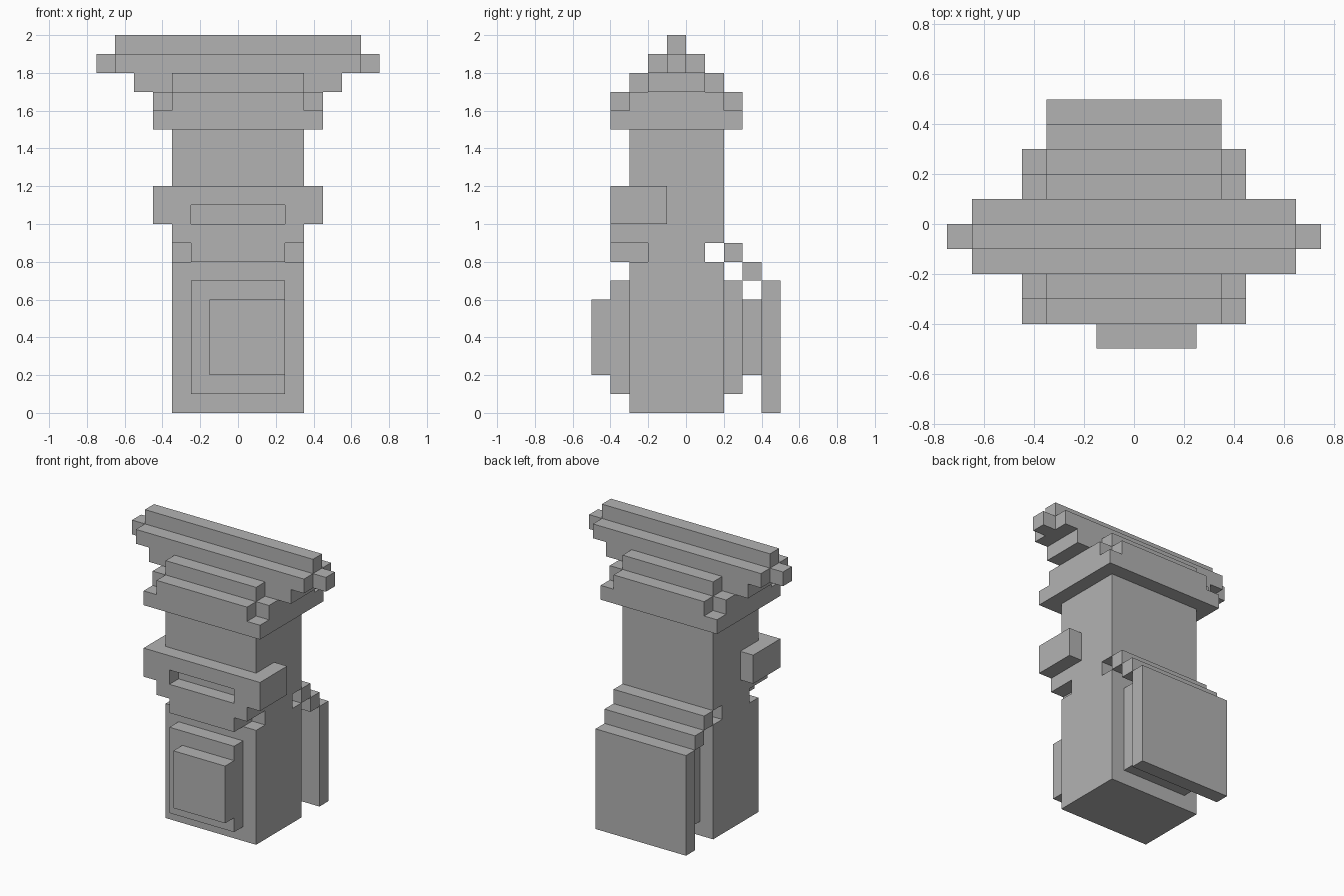
import bpy
import bmesh
from mathutils import Vector

if "Cube" in bpy.data.objects:
    bpy.data.objects.remove(bpy.data.objects["Cube"])

STEP = 0.1  # one block unit

stone = bpy.data.materials.new("stone_grey")
stone.use_nodes = True
stone.diffuse_color = (0.45, 0.45, 0.45, 1)
stone.node_tree.nodes["Principled BSDF"].inputs["Base Color"].default_value = (0.45, 0.45, 0.45, 1)


def block(name, x, y, z):
    """Box from (low, high) ranges in block units; a single x is a half width."""
    if not isinstance(x, tuple):
        x = (-x, x)
    low = Vector((x[0], y[0], z[0])) * STEP
    high = Vector((x[1], y[1], z[1])) * STEP
    bm = bmesh.new()
    bmesh.ops.create_cube(bm, size=1)
    bmesh.ops.scale(bm, vec=high - low, verts=bm.verts)
    bmesh.ops.translate(bm, vec=(low + high) / 2, verts=bm.verts)
    mesh = bpy.data.meshes.new(name)
    bm.to_mesh(mesh)
    bm.free()
    mesh.materials.append(stone)
    obj = bpy.data.objects.new(name, mesh)
    bpy.context.collection.objects.link(obj)
    return obj


def pair(name, x, y, z):
    """The same box on both sides."""
    block("left_" + name, x, y, z)
    block("right_" + name, (-x[1], -x[0]), y, z)


# Trunk, with a notched waist
block("lower_body", 3.5, (-3, 2), (0, 8))
block("waist", 3.5, (-2, 1), (8, 9))
block("upper_body", 3.5, (-3, 2), (9, 15))

# Front belly panels
block("belly_panel", 2.5, (-4, -3), (1, 7))
block("belly_plate", (-1.5, 2.5), (-5, -4), (2, 6))

# Face band with a recessed slot and a stepped jaw
block("brow", 3.5, (-4, -3), (11, 12))
pair("cheek", (2.5, 3.5), (-4, -3), (10, 11))
pair("band_end", (3.5, 4.5), (-4, -1), (10, 12))
block("upper_jaw", 3.5, (-4, -3), (9, 10))
block("lower_jaw", 2.5, (-4, -2), (8, 9))

# Back panels and the stepped cape
block("back_panel", 2.5, (2, 3), (1, 7))
block("back_plate", 1.5, (3, 4), (2, 6))
block("cape_top", 3.5, (2, 3), (8, 9))
block("cape_step", 3.5, (3, 4), (7, 8))
block("cape", 3.5, (4, 5), (0, 7))

# Stepped cap
block("cap_base", 4.5, (-4, 3), (15, 16))
block("cap_tier", 3.5, (-4, 3), (16, 17))
pair("cap_tier_end", (3.5, 4.5), (-3, 2), (16, 17))
block("cap_shoulder", 3.5, (-3, 2), (17, 18))

# Wide crest
pair("crest_support", (3.5, 5.5), (-2, 1), (17, 18))
block("crest_plate", 6.5, (-2, 1), (18, 19))
pair("crest_tip", (6.5, 7.5), (-1, 0), (18, 19))
block("crest_ridge", 6.5, (-1, 0), (19, 20))
